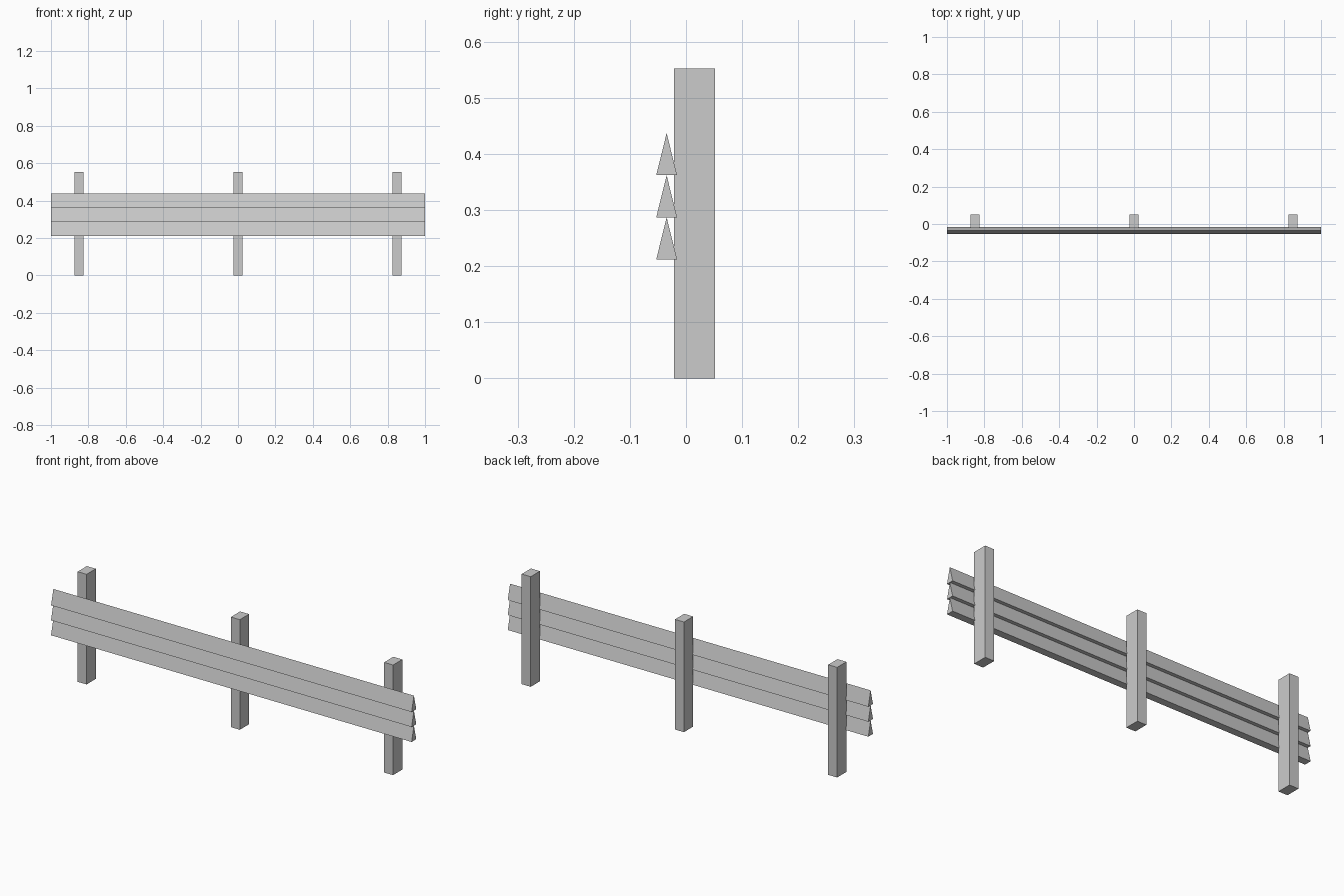
import bpy, bmesh

if "Cube" in bpy.data.objects:
    bpy.data.objects.remove(bpy.data.objects["Cube"])


def mesh_object(name, bm):
    bmesh.ops.recalc_face_normals(bm, faces=bm.faces[:])
    mesh = bpy.data.meshes.new(name)
    bm.to_mesh(mesh)
    bm.free()
    obj = bpy.data.objects.new(name, mesh)
    bpy.context.collection.objects.link(obj)
    return obj


def extrude_profile(name, profile, axis_vec):
    """Closed prism from a planar profile."""
    bm = bmesh.new()
    face = bm.faces.new([bm.verts.new(p) for p in profile])
    ext = bmesh.ops.extrude_face_region(bm, geom=[face], use_keep_orig=True)
    moved = [v for v in ext["geom"] if isinstance(v, bmesh.types.BMVert)]
    bmesh.ops.translate(bm, verts=moved, vec=axis_vec)
    return mesh_object(name, bm)


# Three square-cut posts
for label, x in (("left", -0.85), ("middle", 0.0), ("right", 0.85)):
    w, y0, y1 = 0.025, -0.021, 0.052
    extrude_profile(f"{label}_post",
                    [(x - w, y0, 0), (x + w, y0, 0), (x + w, y1, 0), (x - w, y1, 0)],
                    (0, 0, 0.552))

# Three stacked triangular rails on the front of the posts
for label, z in (("lower", 0.212), ("middle", 0.287), ("upper", 0.362)):
    extrude_profile(f"{label}_rail",
                    [(-1, -0.053, z), (-1, -0.016, z), (-1, -0.0345, z + 0.075)],
                    (2, 0, 0))
